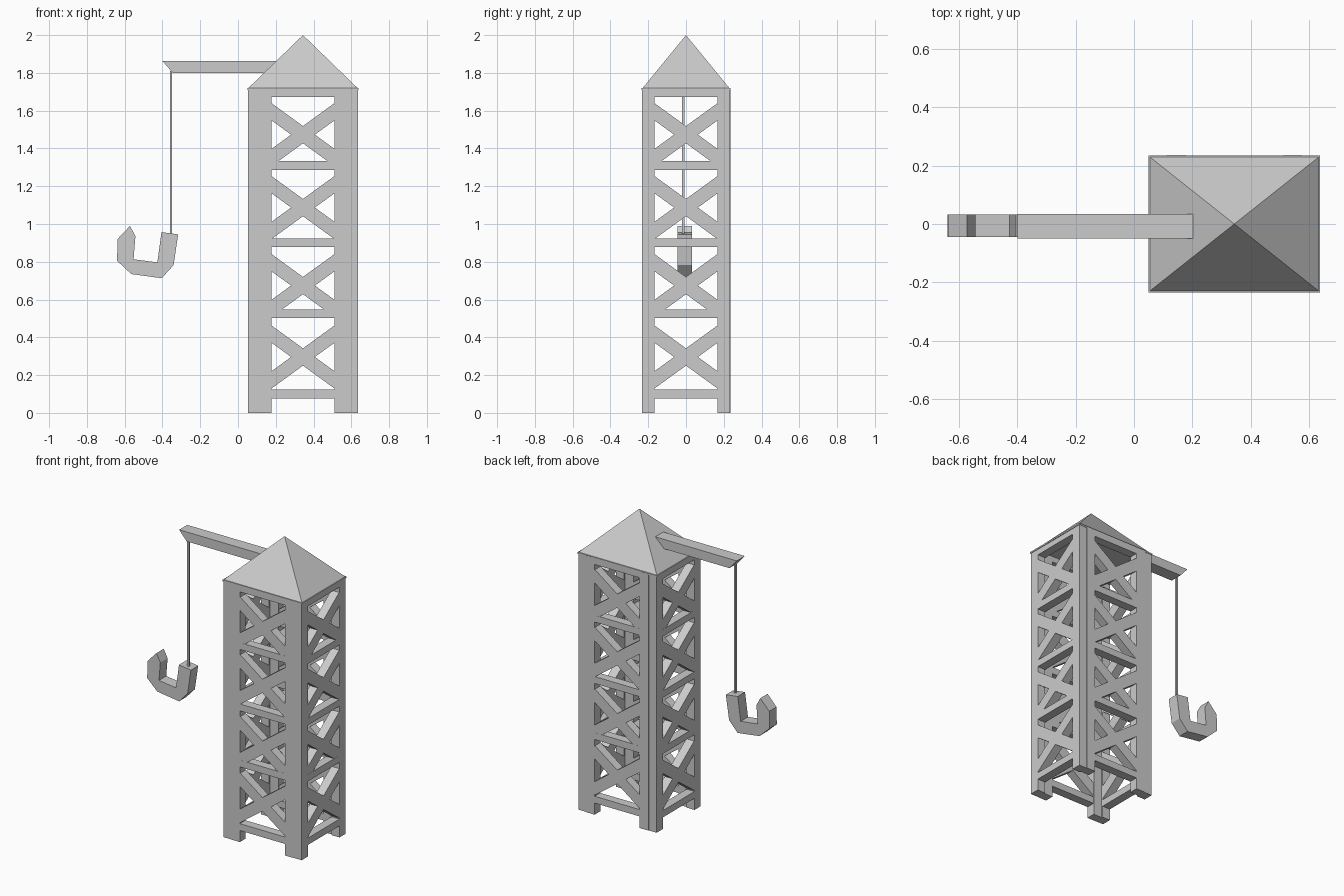
import bpy
import math
from mathutils import Matrix, Vector

if "Cube" in bpy.data.objects:
    bpy.data.objects.remove(bpy.data.objects["Cube"], do_unlink=True)

grey = bpy.data.materials.new("light_grey")
grey.use_nodes = True
COLOUR = (0.6, 0.6, 0.6, 1)
grey.diffuse_color = COLOUR
grey.node_tree.nodes["Principled BSDF"].inputs["Base Color"].default_value = COLOUR

TOWER_X = 0.344
FRAME_W, FRAME_T, POST_W = 0.465, 0.06, 0.066
EAVES = 1.715


def mesh_object(name, verts, faces):
    mesh = bpy.data.meshes.new(name)
    mesh.from_pydata(verts, [], faces)
    mesh.materials.append(grey)
    obj = bpy.data.objects.new(name, mesh)
    bpy.context.collection.objects.link(obj)
    return obj


def extrude_profile(name, outline, y0, y1):
    """Extrude a counter-clockwise x-z outline from y0 to y1."""
    n = len(outline)
    verts = [(x, y, z) for y in (y0, y1) for x, z in outline]
    faces = [tuple(range(n)), tuple(range(2 * n - 1, n - 1, -1))]
    faces += [(i, i + n, (i + 1) % n + n, (i + 1) % n) for i in range(n)]
    return mesh_object(name, verts, faces)


def box(name, centre, size, place=Matrix(), tilt=0):
    w, d, h = (s / 2 for s in size)
    obj = extrude_profile(name, [(-w, -h), (w, -h), (w, h), (-w, h)], -d, d)
    obj.data.transform(place @ Matrix.Translation(Vector(centre)) @ Matrix.Rotation(tilt, 4, "Y"))
    return obj


def lattice_frame(side, place):
    """One flat side of the tower: two posts, rungs and crossed braces."""
    for s, label in ((-1, "a"), (1, "b")):
        x = s * (FRAME_W - POST_W) / 2
        box(f"{side}_post_{label}", (x, 0, EAVES / 2), (POST_W, FRAME_T, EAVES), place)
    for i, z in enumerate((0.1, 0.525, 0.9, 1.31, 1.695)):
        box(f"{side}_rung_{i + 1}", (0, 0, z), (0.36, FRAME_T - 0.001, 0.046), place)
    for i, z in enumerate((0.296, 0.674, 1.087, 1.473)):
        for s, label in ((-1, "a"), (1, "b")):
            box(f"{side}_brace_{i + 1}{label}", (0, 0, z),
                (0.46, FRAME_T - 0.002, 0.074), place, s * math.radians(36))


# Tower sides: front and back fit between the two end frames
end_offset = (0.58 - FRAME_T) / 2
for side, x, y, turn in (("front", 0, -0.204, 0), ("back", 0, 0.206, 180),
                         ("left", end_offset, 0, 90), ("right", -end_offset, 0, -90)):
    lattice_frame(side, Matrix.Translation((TOWER_X + x, y, 0))
                  @ Matrix.Rotation(math.radians(turn), 4, "Z"))

# Roof
box("roof_plate", (TOWER_X, 0, EAVES), (0.588, 0.47, 0.01))
a, b, z = 0.29, 0.23, EAVES + 0.004
mesh_object("roof",
            [(TOWER_X - a, -b, z), (TOWER_X + a, -b, z), (TOWER_X + a, b, z),
             (TOWER_X - a, b, z), (TOWER_X, 0, 2)],
            [(3, 2, 1, 0), (0, 1, 4), (1, 2, 4), (2, 3, 4), (3, 0, 4)])

# Jib arm with a slanted tip, cable and hook
extrude_profile("jib_arm", [(-0.345, 1.8), (0.3, 1.8), (0.3, 1.863), (-0.4, 1.863)], -0.05, 0.035)
box("cable", (-0.355, -0.015, 1.375), (0.012, 0.012, 0.87))
extrude_profile("hook",
                [(-0.572, 0.99), (-0.638, 0.92), (-0.64, 0.805), (-0.565, 0.735),
                 (-0.404, 0.713), (-0.341, 0.782), (-0.317, 0.945), (-0.405, 0.957),
                 (-0.427, 0.797), (-0.553, 0.813), (-0.543, 0.935)], -0.045, 0.032)
